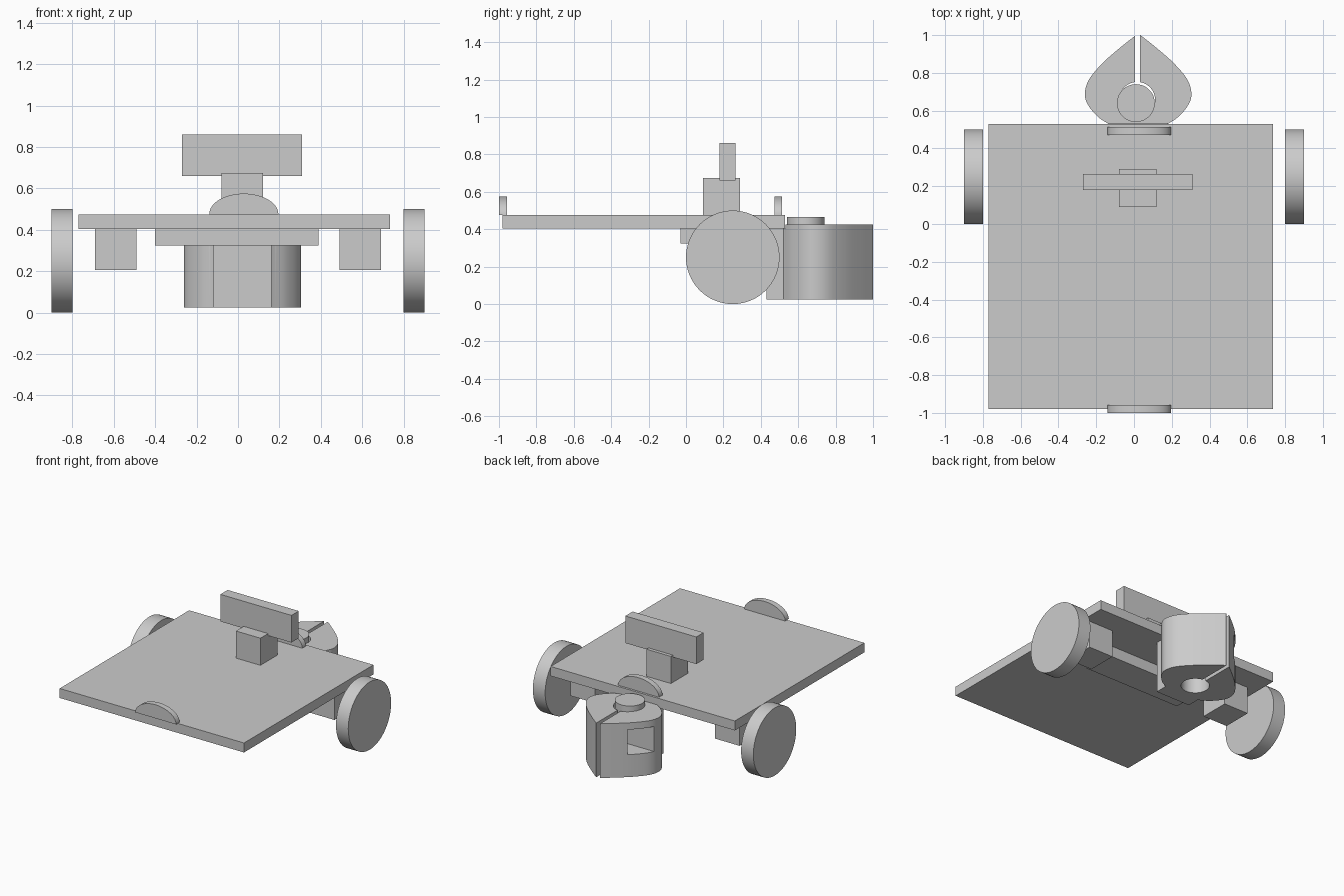
import bpy, bmesh, math
from mathutils import Vector

cube = bpy.data.objects.get("Cube")
if cube:
    bpy.data.objects.remove(cube, do_unlink=True)

grey = bpy.data.materials.new("light_grey")
grey.use_nodes = True
COLOUR = (0.6, 0.6, 0.6, 1)
grey.diffuse_color = COLOUR
grey.node_tree.nodes["Principled BSDF"].inputs["Base Color"].default_value = COLOUR


def finish(name, bm, smooth=False):
    bmesh.ops.recalc_face_normals(bm, faces=bm.faces)
    mesh = bpy.data.meshes.new(name)
    bm.to_mesh(mesh)
    bm.free()
    obj = bpy.data.objects.new(name, mesh)
    bpy.context.collection.objects.link(obj)
    mesh.materials.append(grey)
    if smooth:
        shade(obj)
    return obj


def shade(obj):
    bpy.ops.object.select_all(action='DESELECT')
    obj.select_set(True)
    bpy.context.view_layer.objects.active = obj
    bpy.ops.object.shade_smooth_by_angle(angle=math.radians(30))


def box(name, x, y, z):
    bm = bmesh.new()
    bmesh.ops.create_cube(bm, size=1)
    for v in bm.verts:
        v.co = [(r[0] + r[1]) / 2 + c * (r[1] - r[0]) for c, r in zip(v.co, (x, y, z))]
    return finish(name, bm)


def extrude(name, outline, offset, smooth=True):
    """Closed outline pushed along an offset."""
    bm = bmesh.new()
    face = bm.faces.new([bm.verts.new(p) for p in outline])
    out = bmesh.ops.extrude_face_region(bm, geom=[face])
    verts = [g for g in out["geom"] if isinstance(g, bmesh.types.BMVert)]
    bmesh.ops.translate(bm, verts=verts, vec=offset)
    return finish(name, bm, smooth)


def circle(n=64, span=2 * math.pi):
    return [(math.cos(span * i / n), math.sin(span * i / n)) for i in range(n)]


def spline(points, steps=8):
    """Smooth curve through the points."""
    p = [Vector(q) for q in points]
    p = [2 * p[0] - p[1]] + p + [2 * p[-1] - p[-2]]
    path = []
    for a, b, c, d in zip(p, p[1:], p[2:], p[3:]):
        for i in range(steps):
            t = i / steps
            path.append(0.5 * (2 * b + (c - a) * t + (2 * a - 5 * b + 4 * c - d) * t * t
                               + (3 * b - a - 3 * c + d) * t ** 3))
    return path + [p[-2]]


def cut(obj, cutter):
    cutter.hide_render = True
    cutter.hide_set(True)
    mod = obj.modifiers.new(cutter.name, 'BOOLEAN')
    mod.operation = 'DIFFERENCE'
    mod.solver = 'EXACT'
    mod.object = cutter


# Deck and the plate beneath it
box("deck", (-0.77, 0.735), (-0.98, 0.53), (0.405, 0.475))
box("under_plate", (-0.4, 0.39), (-0.03, 0.2), (0.325, 0.405))

# Wheels and motors on both sides
for side, s in (("right", -1), ("left", 1)):
    rim = [(s * 0.8, 0.25 + 0.25 * c, 0.25 + 0.25 * d) for c, d in circle()]
    extrude(side + "_wheel", rim, (s * 0.1, 0, 0))
    box(side + "_motor", sorted((s * 0.49, s * 0.69)), (0.14, 0.36), (0.205, 0.405))

# Upright sensor panel on its block
box("sensor_mount", (-0.08, 0.12), (0.09, 0.29), (0.475, 0.675))
box("sensor_panel", (-0.27, 0.31), (0.18, 0.265), (0.66, 0.86))

# Half round tabs at both ends of the deck
for name, y in (("front_tab", -1.0), ("rear_tab", 0.472)):
    arc = circle(32, math.pi) + [(-1, 0)]
    extrude(name, [(0.028 + 0.167 * c, y, 0.475 + 0.1 * d) for c, d in arc], (0, 0.042, 0))

# Gripper: heart shaped jaws with a square neck under the deck
MID = 0.022
half = spline([(0.14, 0.52), (0.21, 0.565), (0.265, 0.63), (0.282, 0.69),
               (0.26, 0.765), (0.19, 0.85), (0.1, 0.93), (0.012, 1.0)])
half = [Vector((0.14, 0.43))] + list(half)
outline = [(MID + p.x, p.y, 0.025) for p in half]
outline += [(MID - p.x, p.y, 0.025) for p in reversed(half)]
gripper = extrude("gripper_jaws", outline, (0, 0, 0.4), smooth=False)

# Neck stays below the deck, jaws are split, bored and windowed
cut(gripper, box("neck_cutter", (-0.4, 0.4), (0.4, 0.531), (0.404, 0.5)))
cut(gripper, box("slit_cutter", (0.006, 0.032), (0.7, 1.1), (-0.1, 0.6)))
bore = [(0.017 + 0.095 * c, 0.657 + 0.095 * d, -0.1) for c, d in circle(48)]
cut(gripper, extrude("bore_cutter", bore, (0, 0, 0.7)))
cut(gripper, box("window_cutter", (-0.4, 0.01), (0.735, 0.88), (0.19, 0.375)))
bpy.context.view_layer.update()
baked = bpy.data.meshes.new_from_object(
    gripper.evaluated_get(bpy.context.evaluated_depsgraph_get()))
gripper.modifiers.clear()
gripper.data = baked
for obj in [o for o in bpy.data.objects if o.name.endswith("_cutter")]:
    bpy.data.objects.remove(obj, do_unlink=True)
shade(gripper)

# Pivot post in the bore
post = [(0.01 + 0.1 * c, 0.64 + 0.1 * d, 0.32) for c, d in circle(48)]
extrude("pivot_post", post, (0, 0, 0.145))
